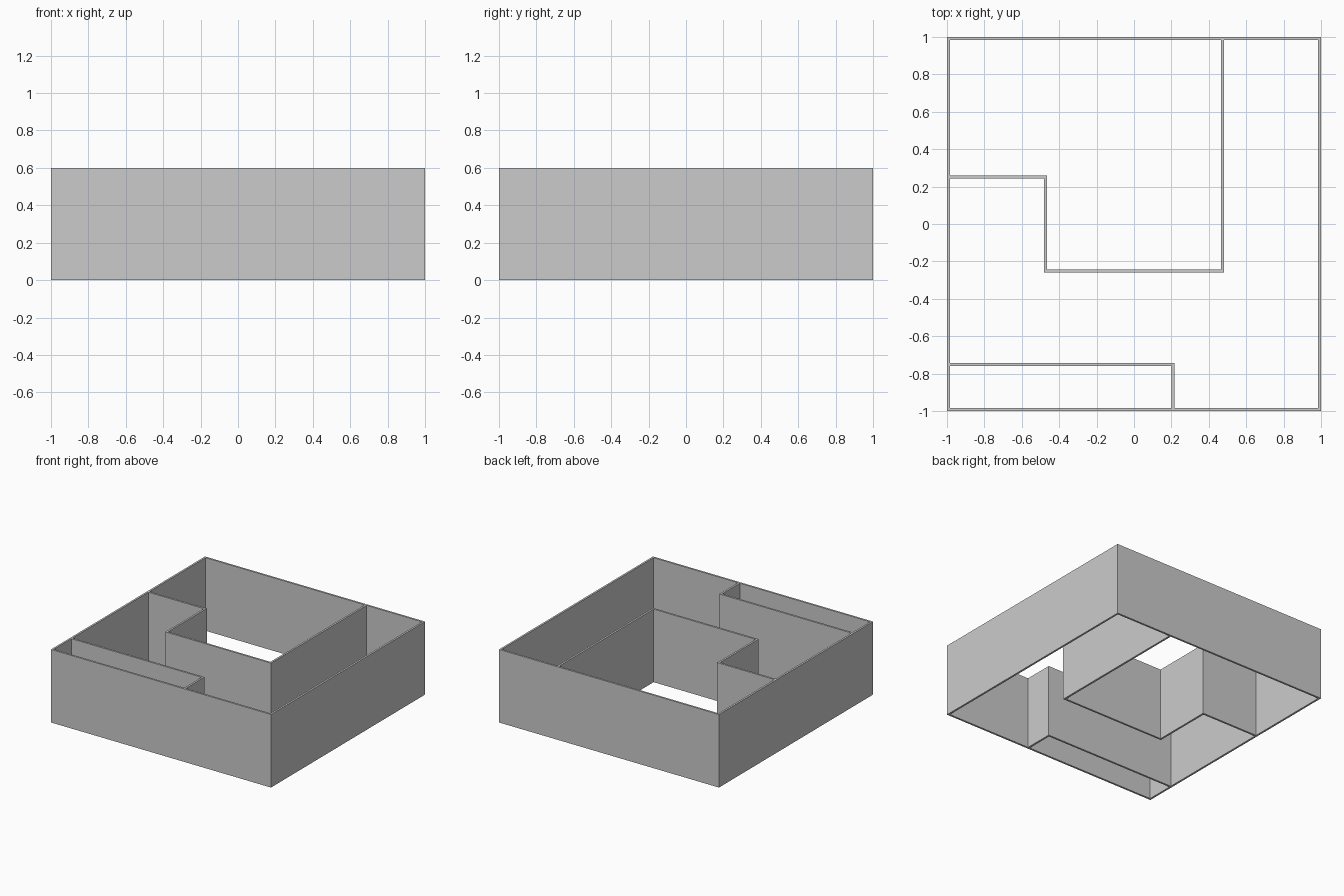
import bpy
import bmesh

HEIGHT = 0.6
HALF = 0.008          # half the wall thickness
EDGE = 1 - HALF       # centre line of the outer walls

old = bpy.data.objects.get("Cube")
if old:
    bpy.data.objects.remove(old, do_unlink=True)

grey = bpy.data.materials.new("wall grey")
grey.use_nodes = True
colour = (0.6, 0.6, 0.6, 1)
grey.diffuse_color = colour
grey.node_tree.nodes["Principled BSDF"].inputs["Base Color"].default_value = colour


def offset_line(points, d, closed):
    """Shift a right-angled centre line sideways, with mitred corners."""
    n = len(points)
    result = []
    for i, (x, y) in enumerate(points):
        dx = dy = 0
        for a, b in ((i - 1, i), (i, i + 1)):
            if not closed and (a < 0 or b >= n):
                continue
            (ax, ay), (bx, by) = points[a % n], points[b % n]
            length = abs(bx - ax) + abs(by - ay)
            dx -= (by - ay) / length * d
            dy += (bx - ax) / length * d
        result.append((x + dx, y + dy))
    return result


def wall(name, points, closed=False):
    """Raise a wall of even thickness along a centre line."""
    bm = bmesh.new()
    sides = [[bm.verts.new((x, y, 0)) for x, y in offset_line(points, d, closed)]
             for d in (HALF, -HALF)]
    n = len(points)
    for i in range(n if closed else n - 1):
        j = (i + 1) % n
        bm.faces.new((sides[0][i], sides[1][i], sides[1][j], sides[0][j]))
    raised = bmesh.ops.extrude_face_region(bm, geom=bm.faces[:], use_keep_orig=True)
    top = [v for v in raised["geom"] if isinstance(v, bmesh.types.BMVert)]
    bmesh.ops.translate(bm, verts=top, vec=(0, 0, HEIGHT))
    bmesh.ops.recalc_face_normals(bm, faces=bm.faces[:])
    mesh = bpy.data.meshes.new(name)
    bm.to_mesh(mesh)
    bm.free()
    mesh.materials.append(grey)
    obj = bpy.data.objects.new(name, mesh)
    bpy.context.collection.objects.link(obj)


# Square outer enclosure
wall("outer_walls", [(-EDGE, -EDGE), (EDGE, -EDGE), (EDGE, EDGE), (-EDGE, EDGE)], closed=True)

# Partitions end against the inner faces of the outer walls
INNER = EDGE - HALF
wall("stepped_partition", [(-INNER, 0.25), (-0.472, 0.25), (-0.472, -0.25),
                           (0.472, -0.25), (0.472, INNER)])
wall("front_partition", [(-INNER, -0.75), (0.208, -0.75), (0.208, -INNER)])
